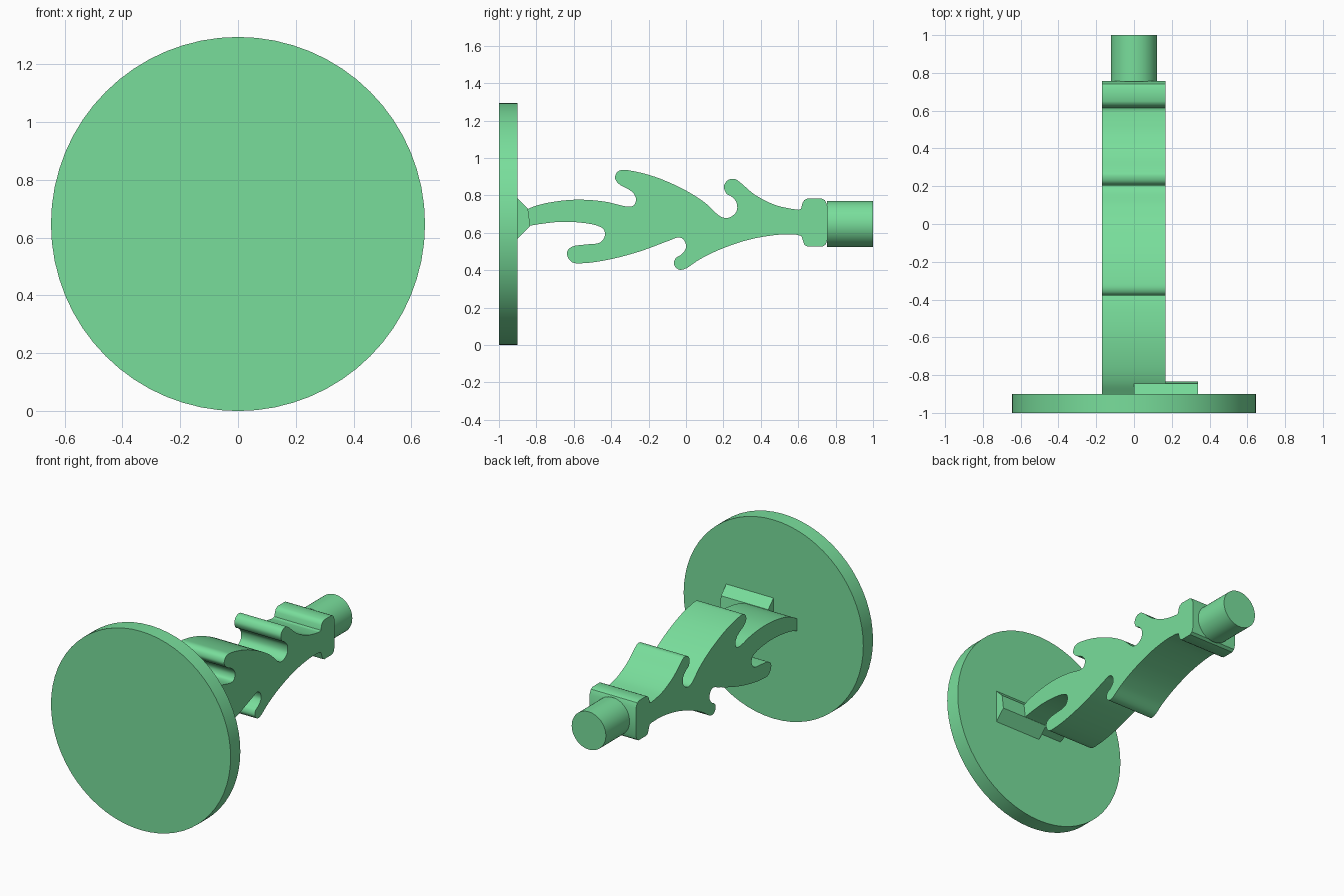
import bpy, bmesh, math
from mathutils import Vector, Matrix

if "Cube" in bpy.data.objects:
    bpy.data.objects.remove(bpy.data.objects["Cube"])

CZ = 0.647  # height of the common axis


def finish(bm, name):
    bmesh.ops.recalc_face_normals(bm, faces=bm.faces[:])
    me = bpy.data.meshes.new(name)
    bm.to_mesh(me)
    bm.free()
    ob = bpy.data.objects.new(name, me)
    bpy.context.collection.objects.link(ob)
    bpy.ops.object.select_all(action='DESELECT')
    ob.select_set(True)
    bpy.context.view_layer.objects.active = ob
    bpy.ops.object.shade_smooth_by_angle(angle=math.radians(35))
    mat = bpy.data.materials.get("green") or bpy.data.materials.new("green")
    mat.diffuse_color = (0.19, 0.73, 0.33, 1)
    mat.use_nodes = True
    mat.node_tree.nodes["Principled BSDF"].inputs["Base Color"].default_value = mat.diffuse_color
    me.materials.append(mat)
    return ob


def disc(name, r, y0, y1, sides):
    bm = bmesh.new()
    m = Matrix.Translation((0, (y0 + y1) / 2, CZ)) @ Matrix.Rotation(math.pi / 2, 4, 'X')
    bmesh.ops.create_cone(bm, cap_ends=True, segments=sides, radius1=r, radius2=r,
                          depth=y1 - y0, matrix=m)
    return finish(bm, name)


def extrude(name, pts, x0, x1):
    bm = bmesh.new()
    f = bm.faces.new([bm.verts.new((x0, y, z)) for y, z in pts])
    ext = bmesh.ops.extrude_face_region(bm, geom=[f], use_keep_orig=True)
    vs = [g for g in ext['geom'] if isinstance(g, bmesh.types.BMVert)]
    bmesh.ops.translate(bm, verts=vs, vec=(x1 - x0, 0, 0))
    return finish(bm, name)


def smooth(points, n=5):
    """Centripetal spline through the points."""
    p = [Vector(q) for q in points]
    p = [2 * p[0] - p[1]] + p + [2 * p[-1] - p[-2]]
    out = []
    for a, b, c, d in zip(p, p[1:], p[2:], p[3:]):
        t1 = math.sqrt((b - a).length)
        t2 = t1 + math.sqrt((c - b).length)
        t3 = t2 + math.sqrt((d - c).length)
        for k in range(n):
            t = t1 + (t2 - t1) * k / n
            a1 = a.lerp(b, t / t1)
            a2 = b.lerp(c, (t - t1) / (t2 - t1))
            a3 = c.lerp(d, (t - t2) / (t3 - t2))
            b1 = a1.lerp(a2, t / t2)
            b2 = a2.lerp(a3, (t - t1) / (t3 - t1))
            out.append(b1.lerp(b2, (t - t1) / (t2 - t1)))
    return [tuple(v) for v in out] + [tuple(p[-2])]


# Flame-shaped stem outline (y, z): upper edge, collar, lower edge
upper = [(-.9, .695), (-.84, .73), (-.755, .757), (-.595, .777), (-.435, .767), (-.31, .74),
         (-.28, .746), (-.267, .778), (-.28, .81), (-.31, .834), (-.355, .858), (-.379, .89),
         (-.37, .922), (-.345, .936), (-.30, .933), (-.168, .90), (-.008, .83), (.10, .762),
         (.19, .684), (.232, .682), (.27, .714), (.27, .762), (.243, .794), (.216, .81),
         (.203, .847), (.222, .88), (.26, .888), (.29, .869), (.366, .805), (.473, .75),
         (.553, .73), (.6, .723)]
collar = [(.615, .728), (.622, .757), (.632, .774), (.65, .783), (.725, .783), (.742, .775),
          (.756, .745), (.756, .564), (.747, .538), (.73, .526), (.65, .526), (.634, .534),
          (.626, .555), (.617, .583)]
lower = [(.59, .59), (.5, .59), (.34, .564), (.18, .51), (.072, .457), (-.008, .406),
         (-.04, .404), (-.064, .43), (-.056, .463), (-.024, .484), (0, .521), (-.013, .564),
         (-.04, .575), (-.088, .559), (-.248, .5), (-.41, .457), (-.54, .438), (-.606, .441),
         (-.633, .473), (-.633, .505), (-.606, .527), (-.54, .537), (-.46, .548), (-.435, .58),
         (-.44, .618), (-.478, .639), (-.57, .655), (-.676, .658), (-.756, .65), (-.84, .636),
         (-.9, .615)]
extrude("flame_stem", smooth(upper) + collar + smooth(lower), -.169, .166)

# Round face plate and end peg
disc("face_plate", CZ, -1.0, -.9, 64)
disc("end_peg", .123, .755, 1.0, 48)

# Off-centre wedge joining the stem to the plate
extrude("mount_wedge", [(-.902, .787), (-.845, .73), (-.833, .636), (-.902, .568)], 0, .34)
